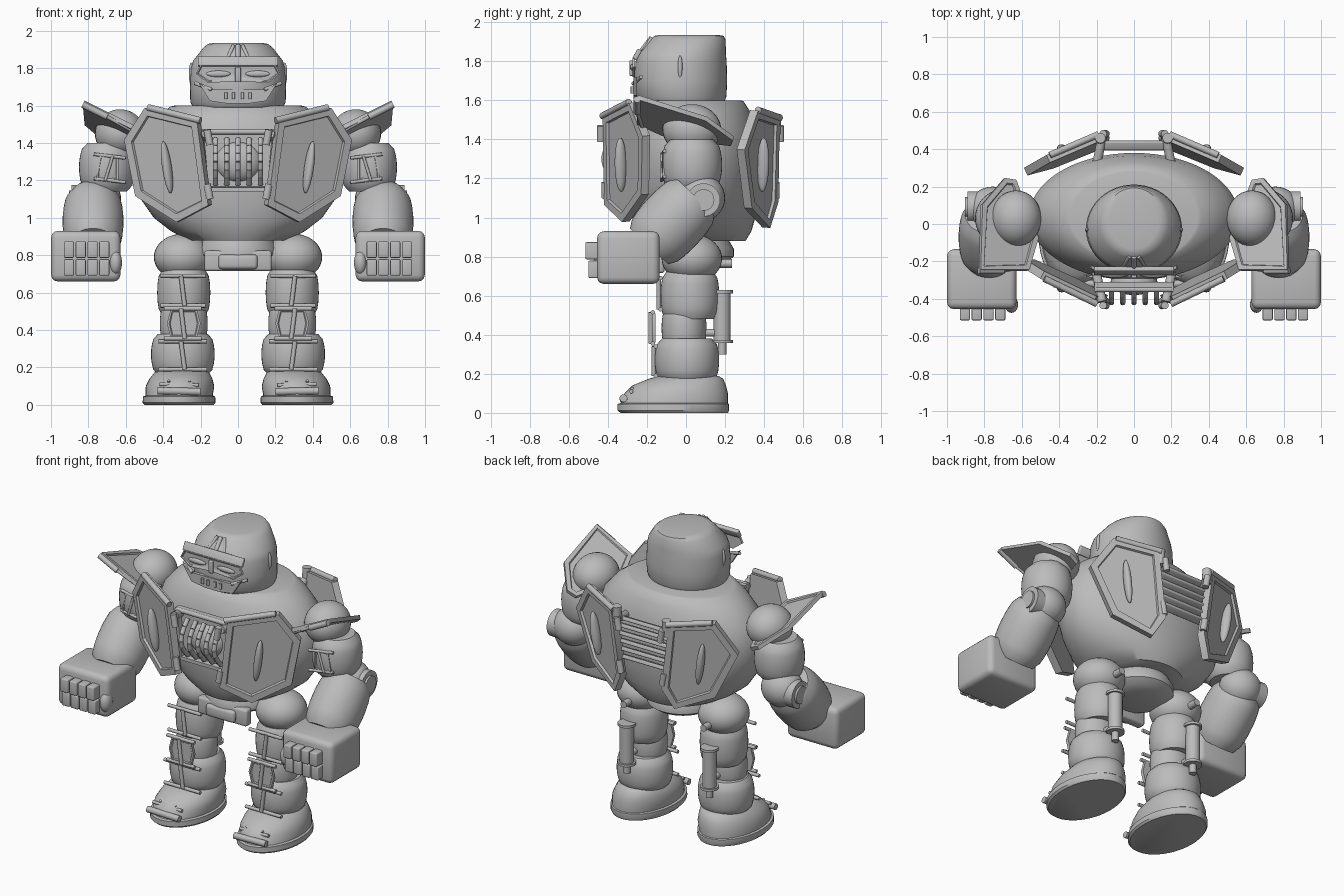
import bpy, bmesh, math
from mathutils import Vector, Matrix

cube = bpy.data.objects.get("Cube")
if cube:
    bpy.data.objects.remove(cube)

metal = bpy.data.materials.new("grey metal")
metal.use_nodes = True
grey = (0.5, 0.5, 0.5, 1)
metal.diffuse_color = grey
metal.node_tree.nodes["Principled BSDF"].inputs["Base Color"].default_value = grey


def finish(name, bm, pair):
    """Turn a bmesh into an object, mirrored to the other side when paired."""
    bmesh.ops.recalc_face_normals(bm, faces=bm.faces)
    mesh = bpy.data.meshes.new(name)
    bm.to_mesh(mesh)
    bm.free()
    mesh.materials.append(metal)
    mesh.polygons.foreach_set("use_smooth", [True] * len(mesh.polygons))
    mesh.set_sharp_from_angle(angle=math.radians(40))
    ob = bpy.data.objects.new(name, mesh)
    bpy.context.collection.objects.link(ob)
    if pair:
        ob.modifiers.new("other side", "MIRROR").use_mirror_merge = False
    return ob


def loft(name, rings, pair=True, matrix=None, seg=40):
    """Stack of ellipses: (z, centre x, centre y, radius x, radius y)."""
    bm = bmesh.new()
    loops = []
    for z, cx, cy, rx, ry in rings:
        loops.append([bm.verts.new((cx + rx * math.cos(t), cy + ry * math.sin(t), z))
                      for t in (math.tau * i / seg for i in range(seg))])
    for a, b in zip(loops, loops[1:]):
        for i in range(seg):
            j = (i + 1) % seg
            bm.faces.new((a[i], a[j], b[j], b[i]))
    bm.faces.new(loops[0][::-1])
    bm.faces.new(loops[-1])
    if matrix:
        bm.transform(matrix)
    return finish(name, bm, pair)


def barrel(name, centre, rx, ry, height, end=0.75, tilt=0):
    """Bulging limb segment, wide at the middle."""
    rings = []
    for i in range(9):
        t = i / 4 - 1
        k = end + (1 - end) * math.sqrt(max(0, 1 - t * t))
        rings.append((t * height / 2, 0, 0, rx * k, ry * k))
    m = Matrix.Translation(centre) @ Matrix.Rotation(tilt, 4, "X")
    return loft(name, rings, True, m)


def rod(name, a, b, r, pair=True, seg=14):
    a, b = Vector(a), Vector(b)
    m = Matrix.Translation((a + b) / 2) @ (b - a).to_track_quat("Z", "Y").to_matrix().to_4x4()
    bm = bmesh.new()
    bmesh.ops.create_cone(bm, cap_ends=True, segments=seg, radius1=r, radius2=r,
                          depth=(b - a).length, matrix=m)
    return finish(name, bm, pair)


def ball(name, centre, radii, pair=True, rot=None):
    m = Matrix.Translation(centre) @ (rot or Matrix()) @ Matrix.Diagonal((*radii, 1))
    bm = bmesh.new()
    bmesh.ops.create_uvsphere(bm, u_segments=32, v_segments=18, radius=1, matrix=m)
    return finish(name, bm, pair)


def box(name, centre, size, bevel=0.01, pair=True, tilt=0):
    m = Matrix.Translation(centre) @ Matrix.Rotation(tilt, 4, "X") @ Matrix.Diagonal((*size, 1))
    bm = bmesh.new()
    bmesh.ops.create_cube(bm, size=1, matrix=m)
    bmesh.ops.bevel(bm, geom=bm.edges[:], offset=bevel, segments=3, profile=0.5, affect="EDGES")
    return finish(name, bm, pair)


def plate(name, points, out, thick=0.03, margin=0.03, sink=0.012, pair=True):
    """Flat polygon given thickness, with a raised rim on its outer face."""
    bm = bmesh.new()
    face = bm.faces.new([bm.verts.new(p) for p in points])
    face.normal_update()
    if face.normal.dot(Vector(out)) < 0:
        face.normal_flip()
    n = face.normal.copy()
    back = bmesh.ops.extrude_face_region(bm, geom=[face], use_keep_orig=True)["geom"]
    front = [g for g in back if isinstance(g, bmesh.types.BMFace)][0]
    bmesh.ops.translate(bm, verts=front.verts[:], vec=n * thick)
    bmesh.ops.recalc_face_normals(bm, faces=bm.faces)
    if margin:
        bmesh.ops.inset_individual(bm, faces=[front], thickness=margin, depth=0)
        bmesh.ops.inset_individual(bm, faces=[front], thickness=0.006, depth=-sink)
    return finish(name, bm, pair)


# Torso, pelvis and head
loft("torso", [(z, 0, 0.04, x, y) for z, x, y in (
    (0.88, .27, .265), (0.93, .36, .295), (1.0, .45, .315), (1.1, .52, .332), (1.22, .56, .34),
    (1.34, .56, .34), (1.45, .52, .325), (1.54, .44, .29), (1.595, .36, .255), (1.6, .34, .24))],
    False, seg=64)
loft("pelvis", [(z, 0, 0.03, r, r) for z, r in (
    (.755, .12), (.775, .18), (.8, .215), (.84, .215), (.9, .18))], False)
box("belt", (0, -.14, .77), (.36, .06, .11), .015, False)
box("belt_buckle", (0, -.175, .765), (.21, .04, .08), .02, False)
loft("head", [(1.59, 0, -.02, .24, .215), (1.62, 0, -.025, .255, .232), (1.7, 0, -.027, .257, .238),
              (1.8, 0, -.025, .252, .233), (1.84, 0, -.02, .24, .224), (1.91, 0, .01, .185, .193),
              (1.93, 0, .015, .16, .178), (1.935, 0, .015, .13, .15)], False, seg=48)

# Face
def face_points(y, shape):
    return [(x, y, z) for x, z in shape] + [(-x, y, z) for x, z in reversed(shape)]

plate("eye_mask", face_points(-.26, [(.2, 1.82), (.225, 1.77), (.16, 1.72), (.03, 1.73)]),
      (0, -1, 0), .015, .008, .005, False)
box("brow", (0, -.25, 1.835), (.43, .025, .055), .006, False, -.5)
ball("eye", (.105, -.275, 1.77), (.065, .012, .017))
box("nose", (0, -.28, 1.765), (.03, .02, .08), .005, False)
plate("jaw", face_points(-.25, [(.21, 1.72), (.15, 1.625), (.05, 1.61)]) + [
      (-.15, -.25, 1.685), (.15, -.25, 1.685)], (0, -1, 0), .02, 0, 0, False)
rod("cheek_bar", (.23, -.23, 1.72), (.14, -.27, 1.685), .01)
for x in (.025, .065):
    rod("tooth", (x, -.275, 1.635), (x, -.275, 1.67), .008)
rod("crest_rib", (.025, -.175, 1.92), (.06, -.225, 1.84), .01)
rod("crest_centre", (0, -.175, 1.92), (0, -.235, 1.84), .014, False)
ball("ear_pod", (.25, -.03, 1.77), (.013, .012, .06))

# Chest grille
plate("grille_frame", face_points(-.31, [(.21, 1.47), (.18, 1.14)]), (0, -1, 0), .05, .03, .03, False)
ball("chest_core", (0, -.31, 1.3), (.125, .07, .11), False)
for i in range(5):
    x = (i - 2) * .06
    path = [Vector((x, -.35 - .07 * math.sin(math.pi * k / 6), 1.18 + .04 * k)) for k in range(7)]
    for a, b in zip(path, path[1:]):
        rod("grille_bar", a, b, .015, False, 10)
rod("grille_top_rail", (-.2, -.35, 1.46), (.2, -.35, 1.46), .015, False)

# Armour doors, front and back, their tops leaning outward
def door(name, shape, y0, slope, side):
    put = lambda x, z, lift=0: Vector((x, y0 + slope * (x - .13) + side * (lift + .08 * (z - 1.25)), z))
    plate(name, [put(x, z, -.05) for x, z in shape], (0, side, 0), .045, .045, .014)
    rot = (Matrix.Rotation(math.atan(slope), 4, "Z") @ Matrix.Rotation(.12, 4, "Y")
           @ Matrix.Rotation(-.08 * side, 4, "X"))
    ball(name + "_spindle", put(.38, 1.27, .008), (.024, .032, .14), True, rot)
    rod(name + "_top_roll", put(*shape[0], -.01), put(*shape[1], -.01), .018)
    for z in (1.14, 1.43):
        rod(name + "_hinge", put(.15, z - .04, -.015), put(.165, z + .04, -.015), .02)
    rod(name + "_arm", put(.17, 1.45, -.03), put(.2, 1.42, -.16), .025)

door("chest_door", [(.2, 1.52), (.48, 1.59), (.59, 1.42), (.53, 1.12), (.31, .98), (.14, 1.07)],
     -.45, .5, -1)
door("back_door", [(.19, 1.51), (.45, 1.55), (.57, 1.35), (.43, 1.05), (.2, .95), (.13, 1.08)],
     .495, -.44, 1)
for i in range(6):
    box("back_slat", (0, .42, 1.19 + i * .05), (.4, .05, .025), .006, False, .4)
rod("back_post", (.18, .455, 1.43), (.18, .46, 1.53), .028)

# Arms
ball("shoulder", (.63, .03, 1.45), (.135, .15, .13))
barrel("upper_arm", (.7, .03, 1.27), .15, .155, .26, .7)
ball("elbow", (.755, .08, 1.1), (.13, .12, .12))
rod("elbow_disc", (.74, .09, 1.09), (.89, .09, 1.09), .085, seg=28)
rod("elbow_cap", (.74, .09, 1.09), (.903, .09, 1.09), .055, seg=28)
barrel("forearm", (.775, -.07, .98), .163, .172, .35, .78, -.75)
plate("arm_guard", [(x, -.105, z) for x, z in ((.64, 1.2), (.64, 1.33), (.74, 1.33), (.76, 1.2))],
      (0, -1, 0), .015, .012, .005)
for z in (1.2, 1.33):
    rod("arm_guard_rail", (.6, -.125, z - .01), (.77, -.11, z + .01), .009)
rod("arm_guard_strut", (.71, -.125, 1.2), (.67, -.125, 1.33), .008)

# Shoulder shields lean up outward and forward
def shield_at(x, y):
    return Vector((x, y, 1.465 + .5 * (x - .7) - .3 * y))

plate("shoulder_shield", [shield_at(x, y) for x, y in (
    (.83, -.25), (.57, -.25), (.52, -.08), (.64, .23), (.7, .24), (.82, .1))], (.4, 0, 1), .025, .03, .01)
rod("shield_roll", shield_at(.7, -.25), shield_at(.83, -.25), .018)
rod("shield_brace", shield_at(.54, -.22), shield_at(.7, -.25), .01)

# Fists
box("fist", (.814, -.295, .795), (.37, .32, .27), .035)
for i in range(4):
    for z, end in ((.735, -.5), (.83, -.515)):
        box("finger", (.715 + i * .063, (end - .42) / 2, z), (.054, -.42 - end, .088), .007)
ball("thumb", (.655, -.43, .76), (.035, .045, .065))

# Legs
ball("hip", (.295, .03, .79), (.155, .155, .125))
rod("hip_stud", (.29, .15, .765), (.29, .235, .765), .022)
barrel("thigh", (.29, .02, .6), .142, .15, .24, .82)
barrel("knee", (.29, -.01, .435), .128, .115, .2, .8)
barrel("shin", (.295, .005, .27), .17, .165, .22, .78)
loft("foot", [(0, .315, -.06, .185, .275), (.012, .315, -.065, .195, .285), (.045, .315, -.065, .193, .285),
              (.05, .315, -.06, .18, .275), (.1, .31, -.05, .183, .265), (.14, .305, -.035, .168, .24),
              (.175, .3, .0, .145, .19), (.19, .295, .015, .12, .15)])
rod("toe_bar", (.2, -.32, .07), (.43, -.32, .075), .02)
rod("toe_rail", (.21, -.28, .105), (.42, -.28, .11), .01)
for x in (.26, .37):
    rod("toe_stud", (x, -.25, .09), (x, -.28, .13), .008)

# Leg guards: end rails and a centre strut, with a panel over the knee
def leg_guard(low, high, y, half):
    x = .295
    rod("leg_guard_strut", (x - .01, y, low), (x + .01, y, high), .012)
    for z in (low, high):
        rod("leg_guard_rail", (x - half, y + .01, z), (x + half, y + .01, z), .011)

leg_guard(.53, .69, -.14, .12)
leg_guard(.355, .515, -.18, .1)
leg_guard(.19, .34, -.165, .13)
plate("knee_panel", face_points(-.155, [(.07, .36), (.09, .435), (.07, .51)]), (0, -1, 0),
      .02, .012, .006).data.transform(Matrix.Translation((.29, 0, 0)))

# Calf pistons
rod("piston_barrel", (.3, .185, .37), (.3, .185, .62), .043, seg=24)
rod("piston_rod", (.3, .185, .3), (.3, .185, .4), .022)
for z in (.365, .62):
    rod("piston_flange", (.3, .185, z - .008), (.3, .185, z + .008), .055, seg=24)
for z in (.41, .58):
    rod("piston_mount", (.3, .05, z), (.3, .18, z), .02)
